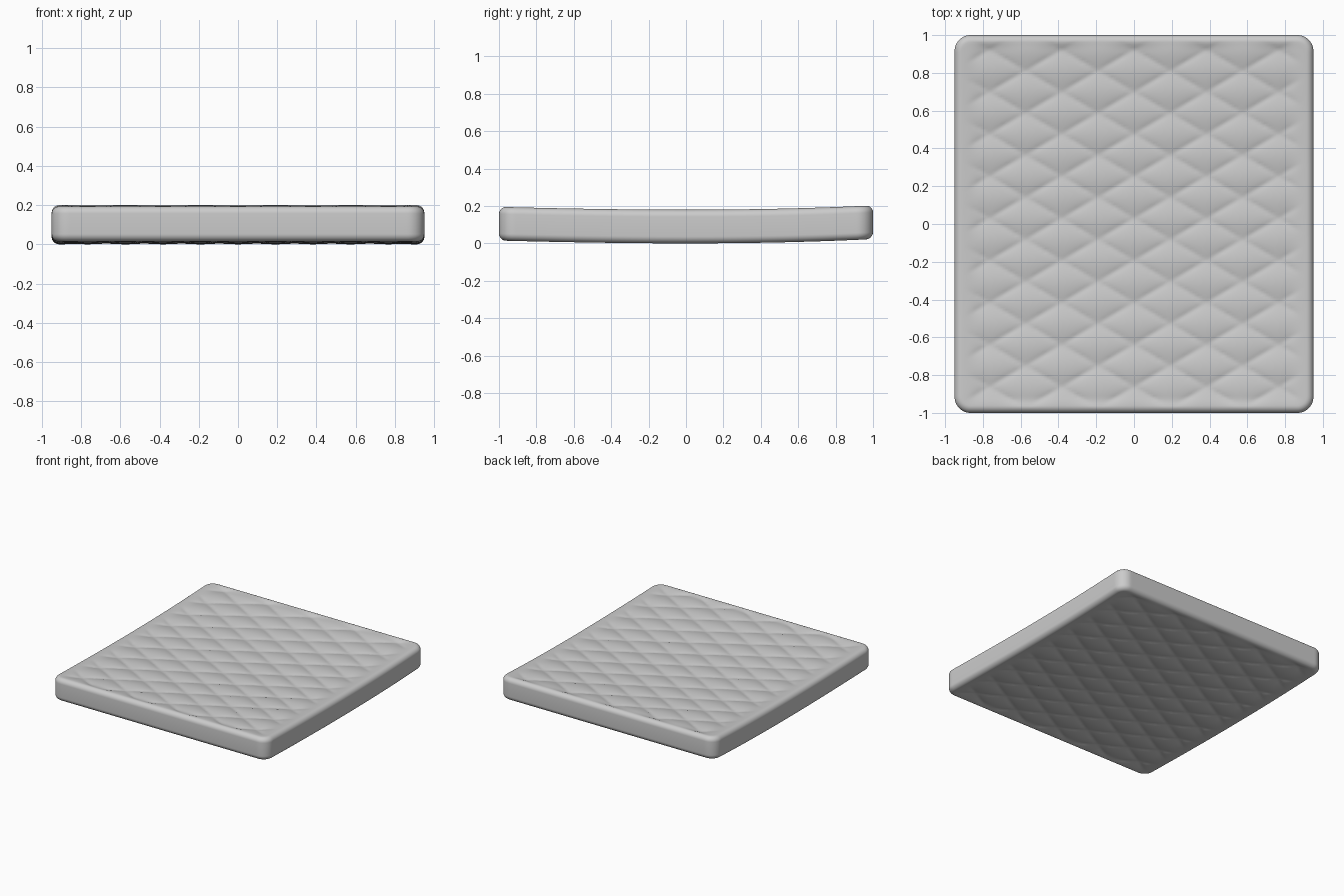
import bpy, bmesh, math

if "Cube" in bpy.data.objects:
    bpy.data.objects.remove(bpy.data.objects["Cube"])

HX, HY = 0.95, 1.0        # half width and half depth
HALF = 0.09               # half thickness
CORNER, EDGE = 0.085, 0.038
DEPTH = 0.015             # quilting depth
PX, PY, Y0 = 0.383, 0.223, 0.03


def lines(half, n):
    """Grid lines across the cushion, packed closer along the rounded rim."""
    rim = [half - EDGE * (1 - math.cos(i * math.pi / 16)) for i in range(8)]
    inner = half - EDGE
    mid = [-inner + 2 * inner * i / n for i in range(n + 1)]
    return [-v for v in rim] + mid + rim[::-1]


def smooth(t):
    t = max(0.0, min(1.0, t))
    return t * t * (3 - 2 * t)


def outline(x, y):
    """Round the corners of the plan; also return the distance to the rim."""
    qx = max(-HX + CORNER, min(HX - CORNER, x))
    qy = max(-HY + CORNER, min(HY - CORNER, y))
    dx, dy = x - qx, y - qy
    m = max(abs(dx), abs(dy))
    if m > 0:
        k = m / math.hypot(dx, dy)
        x, y = qx + dx * k, qy + dy * k
    return x, y, CORNER - m


def quilt(x, y):
    """Diamond pillows with stitched seams, fading out towards the rim."""
    u, v = x / PX + (y - Y0) / PY, x / PX - (y - Y0) / PY
    puff = math.sqrt(abs(math.sin(math.pi * u) * math.sin(math.pi * v)))
    mask = smooth((0.90 - abs(x)) / 0.11) * smooth((0.975 - abs(y)) / 0.06)
    return DEPTH * (1 - puff) * mask


def bend(y):
    return 0.019 * y * y + 0.004 * y ** 3


bm = bmesh.new()
xs, ys = lines(HX, 140), lines(HY, 148)
nx, ny = len(xs), len(ys)

# Top and bottom quilted panels
panels = []
for side in (1, -1):
    rows = []
    for gy in ys:
        row = []
        for gx in xs:
            x, y, s = outline(gx, gy)
            e = max(0.0, EDGE - s)
            drop = EDGE - math.sqrt(max(0.0, EDGE * EDGE - e * e))
            z = side * (HALF - drop - quilt(x, y)) + HALF + bend(y)
            row.append(bm.verts.new((x, y, z)))
        rows.append(row)
    for j in range(ny - 1):
        for i in range(nx - 1):
            f = [rows[j][i], rows[j][i + 1], rows[j + 1][i + 1], rows[j + 1][i]]
            bm.faces.new(f if side > 0 else f[::-1])
    panels.append(rows)

# Side wall joining both panels
rim = ([(0, i) for i in range(nx - 1)] + [(j, nx - 1) for j in range(ny - 1)]
       + [(ny - 1, i) for i in range(nx - 1, 0, -1)]
       + [(j, 0) for j in range(ny - 1, 0, -1)])
top, bottom = panels
for (a, b), (c, d) in zip(rim, rim[1:] + rim[:1]):
    bm.faces.new((bottom[a][b], bottom[c][d], top[c][d], top[a][b]))

bmesh.ops.recalc_face_normals(bm, faces=bm.faces)
low = min(v.co.z for v in bm.verts)
for v in bm.verts:
    v.co.z -= low
for f in bm.faces:
    f.smooth = True

mesh = bpy.data.meshes.new("quilted_cushion")
bm.to_mesh(mesh)
bm.free()
cushion = bpy.data.objects.new("quilted_cushion", mesh)
bpy.context.collection.objects.link(cushion)
